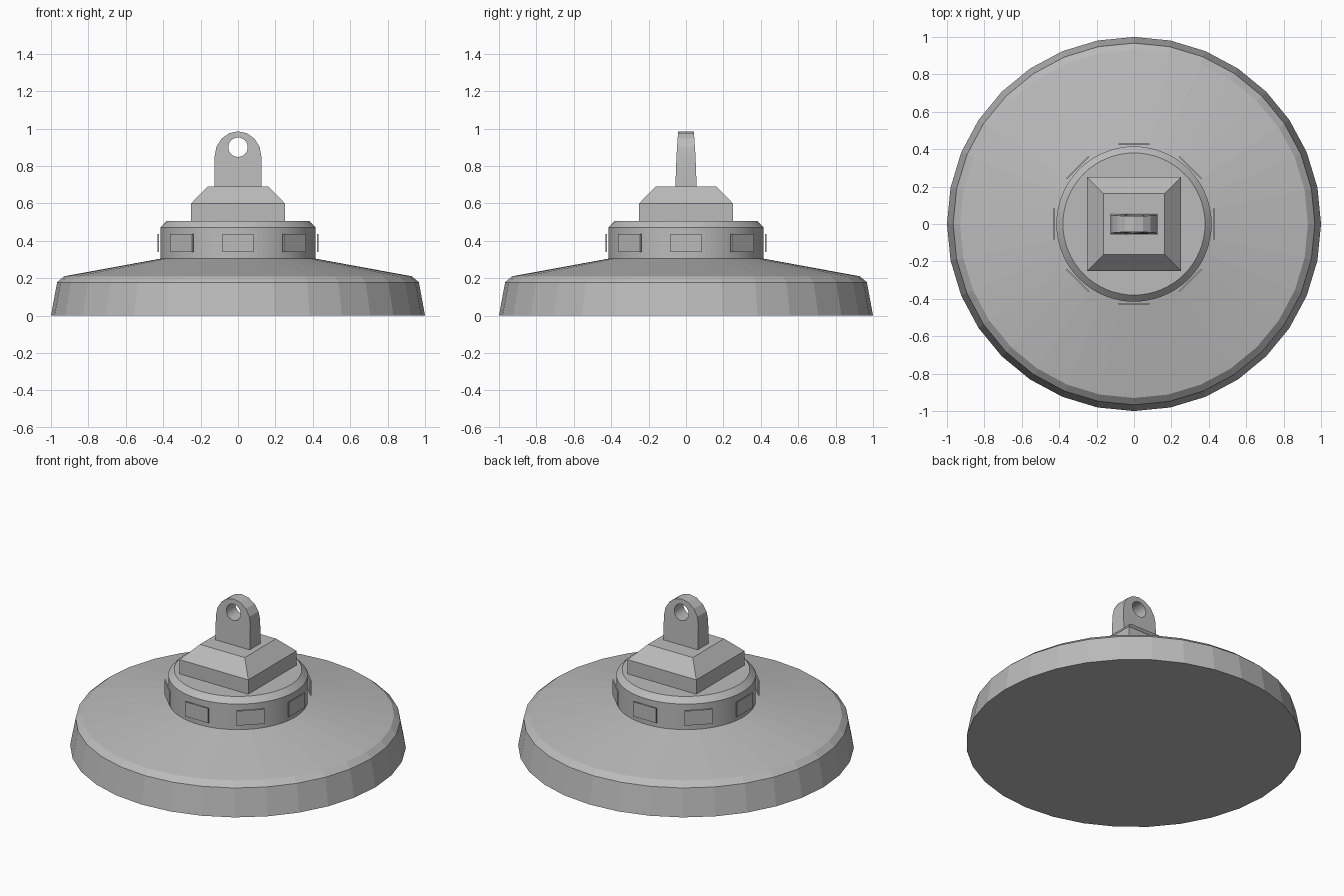
import bpy, bmesh, math
from mathutils import Matrix

if "Cube" in bpy.data.objects:
    bpy.data.objects.remove(bpy.data.objects["Cube"])

grey = bpy.data.materials.new("mid_grey")
grey.diffuse_color = (0.5, 0.5, 0.5, 1)
grey.use_nodes = True
grey.node_tree.nodes["Principled BSDF"].inputs["Base Color"].default_value = grey.diffuse_color


def make(name, bm):
    bmesh.ops.recalc_face_normals(bm, faces=bm.faces)
    me = bpy.data.meshes.new(name)
    bm.to_mesh(me)
    bm.free()
    me.materials.append(grey)
    ob = bpy.data.objects.new(name, me)
    bpy.context.collection.objects.link(ob)
    return ob


def loft(name, rings):
    """Skin a stack of equal-length point rings and cap both ends."""
    bm = bmesh.new()
    loops = [[bm.verts.new(p) for p in ring] for ring in rings]
    n = len(loops[0])
    for a, b in zip(loops, loops[1:]):
        for i in range(n):
            j = (i + 1) % n
            bm.faces.new((a[i], a[j], b[j], b[i]))
    bm.faces.new(loops[0])
    bm.faces.new(loops[-1])
    return make(name, bm)


def ring(r, z, n, start=0.0):
    return [(r * math.cos(start + math.tau * i / n),
             r * math.sin(start + math.tau * i / n), z) for i in range(n)]


def smooth(ob, angle):
    bpy.ops.object.select_all(action='DESELECT')
    ob.select_set(True)
    bpy.context.view_layer.objects.active = ob
    bpy.ops.object.shade_smooth_by_angle(angle=math.radians(angle))


# Wide faceted shade
loft("shade", [ring(r, z, 32) for r, z in
               ((1, 0), (0.967, 0.178), (0.93, 0.21), (0.40, 0.307))])

# Round collar with a chamfered top edge
collar = loft("collar", [ring(r, z, 64) for r, z in
                         ((0.415, 0.29), (0.415, 0.472), (0.38, 0.506))])
smooth(collar, 30)

# Eight flat vent plates around the collar
for k in range(8):
    bm = bmesh.new()
    bmesh.ops.create_cube(bm, size=1)
    bm.transform(Matrix.Rotation(k * math.tau / 8, 4, 'Z')
                 @ Matrix.Translation((0, -0.426, 0.388))
                 @ Matrix.Diagonal((0.168, 0.008, 0.096, 1)))
    make(f"vent_plate_{k + 1}", bm)

# Square block with sloped shoulders
d = math.sqrt(2)
loft("square_block", [ring(h * d, z, 4, math.pi / 4) for h, z in
                      ((0.25, 0.50), (0.25, 0.60), (0.163, 0.69))])

# Hanging lug: rounded outline, thinner towards the top
outline = [(-0.125, 0.685), (0.125, 0.685), (0.125, 0.85)]
for i in range(1, 8):
    a = math.pi * i / 8
    outline.append((0.125 * math.cos(a), 0.85 + 0.135 * math.sin(a)))
outline.append((-0.125, 0.85))


def half_depth(z):
    return 0.057 - 0.006 * (z - 0.685) / 0.165 if z < 0.851 else \
        0.051 - 0.009 * (z - 0.85) / 0.135


lug = loft("hanging_lug", [[(x, s * half_depth(z), z) for x, z in outline]
                           for s in (-1, 1)])

# Round eye cut through the lug
bm = bmesh.new()
bmesh.ops.create_cone(bm, cap_ends=True, segments=24, radius1=0.052,
                      radius2=0.052, depth=0.3)
bm.transform(Matrix.Translation((0, 0, 0.9)) @ Matrix.Rotation(math.pi / 2, 4, 'X'))
cutter = make("eye_cutter", bm)
cutter.hide_render = True
cutter.hide_set(True)
cut = lug.modifiers.new("eye", 'BOOLEAN')
cut.operation = 'DIFFERENCE'
cut.solver = 'EXACT'
cut.object = cutter
smooth(lug, 20)
